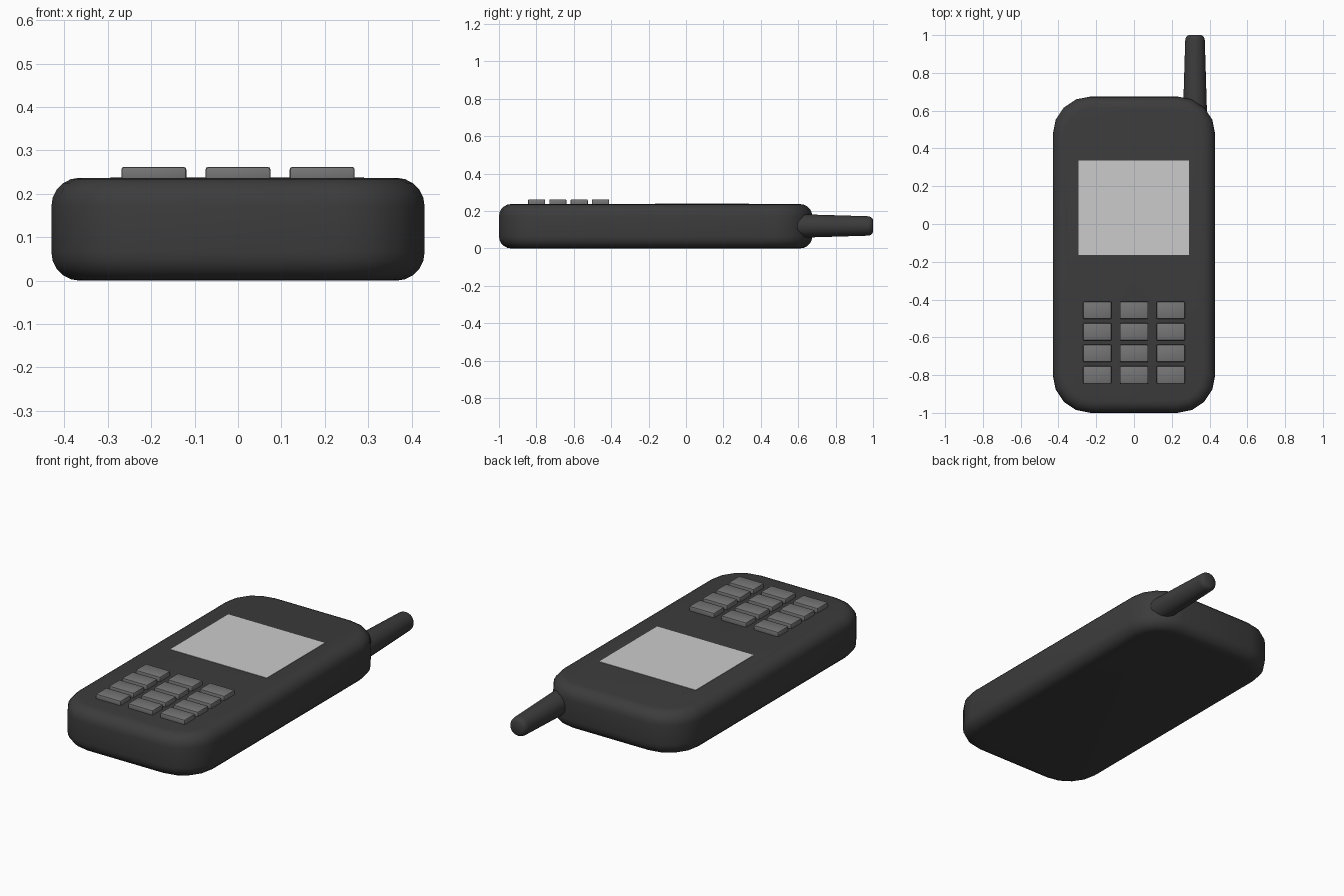
import bpy, bmesh, math

if "Cube" in bpy.data.objects:
    bpy.data.objects.remove(bpy.data.objects["Cube"])


def material(name, grey):
    m = bpy.data.materials.new(name)
    m.diffuse_color = (grey, grey, grey, 1)
    m.use_nodes = True
    m.node_tree.nodes["Principled BSDF"].inputs["Base Color"].default_value = m.diffuse_color
    return m


BLACK = material("dark_casing", 0.045)
GREY = material("key_grey", 0.18)
LIGHT = material("screen_grey", 0.60)


def finish(bm, name, mat, angle=None):
    bmesh.ops.recalc_face_normals(bm, faces=bm.faces[:])
    mesh = bpy.data.meshes.new(name)
    bm.to_mesh(mesh)
    bm.free()
    mesh.materials.append(mat)
    ob = bpy.data.objects.new(name, mesh)
    bpy.context.collection.objects.link(ob)
    if angle is not None:
        bpy.ops.object.select_all(action='DESELECT')
        ob.select_set(True)
        bpy.context.view_layer.objects.active = ob
        bpy.ops.object.shade_smooth_by_angle(angle=math.radians(angle))
    return ob


def box(x0, x1, y0, y1, z0, z1):
    bm = bmesh.new()
    bmesh.ops.create_cube(bm, size=1)
    for v in bm.verts:
        v.co = (x1 if v.co.x > 0 else x0,
                y1 if v.co.y > 0 else y0,
                z1 if v.co.z > 0 else z0)
    return bm


def bevel(bm, edges, offset, segments):
    bmesh.ops.bevel(bm, geom=edges, offset=offset, segments=segments,
                    profile=0.5, affect='EDGES', clamp_overlap=True)


# Casing: rounded in plan, then rounded along the top and bottom rims
TOP = 0.237
bm = box(-0.43, 0.43, -1.0, 0.675, 0, TOP)
bevel(bm, [e for e in bm.edges
           if abs(e.verts[0].co.z - e.verts[1].co.z) > 0.1], 0.20, 4)
bevel(bm, [e for e in bm.edges
           if abs(e.verts[0].co.z - e.verts[1].co.z) < 0.001], 0.065, 5)
finish(bm, "casing", BLACK, 40)

# Screen plate
finish(box(-0.294, 0.29, -0.165, 0.336, TOP - 0.004, TOP + 0.002),
       "screen", LIGHT)

# Keypad: four rows of three keys
for row in range(4):
    for col in range(3):
        cx = (col - 1) * 0.194
        cy = -0.457 - row * 0.114
        bm = box(cx - 0.075, cx + 0.075, cy - 0.046, cy + 0.046,
                 TOP - 0.01, 0.262)
        bevel(bm, bm.edges[:], 0.006, 2)
        finish(bm, f"key_{row + 1}_{col + 1}", GREY, 30)

# Antenna: tapered round rod with a softened tip
AX, AZ, SIDES = 0.323, 0.12, 32
profile = [(0.066, 0.50), (0.052, 0.970), (0.050, 0.983),
           (0.044, 0.993), (0.034, 1.0)]
bm = bmesh.new()
rings = []
for r, y in profile:
    rings.append([bm.verts.new((AX + r * math.cos(2 * math.pi * i / SIDES), y,
                                AZ + r * math.sin(2 * math.pi * i / SIDES)))
                  for i in range(SIDES)])
for a, b in zip(rings, rings[1:]):
    for i in range(SIDES):
        j = (i + 1) % SIDES
        bm.faces.new((a[i], a[j], b[j], b[i]))
bm.faces.new(rings[0])
bm.faces.new(rings[-1])
finish(bm, "antenna", BLACK, 50)
